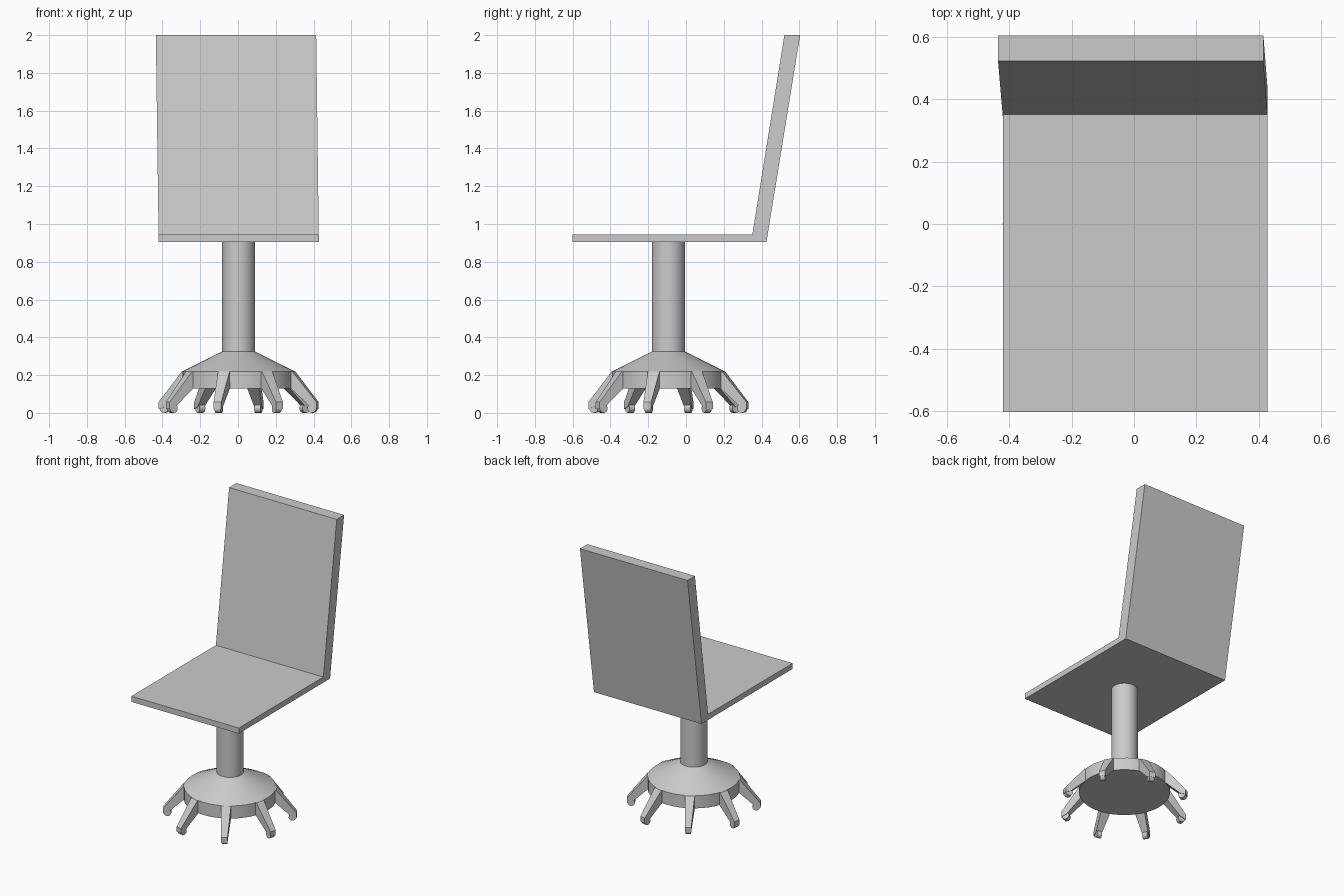
import bpy, bmesh
from math import cos, sin, pi, radians
from mathutils import Matrix, Vector

if "Cube" in bpy.data.objects:
    bpy.data.objects.remove(bpy.data.objects["Cube"])

CX, CY = 0.003, -0.093      # pedestal axis


def add_object(name, bm, smooth=False):
    bmesh.ops.recalc_face_normals(bm, faces=bm.faces)
    mesh = bpy.data.meshes.new(name)
    bm.to_mesh(mesh)
    bm.free()
    obj = bpy.data.objects.new(name, mesh)
    bpy.context.collection.objects.link(obj)
    if smooth:
        bpy.ops.object.select_all(action='DESELECT')
        obj.select_set(True)
        bpy.context.view_layer.objects.active = obj
        bpy.ops.object.shade_smooth_by_angle(angle=radians(30))
    return obj


def loft(bm, a, b):
    """Closed solid between two matching loops of points."""
    va = [bm.verts.new(p) for p in a]
    vb = [bm.verts.new(p) for p in b]
    bm.faces.new(va)
    bm.faces.new(vb)
    n = len(va)
    for i in range(n):
        j = (i + 1) % n
        bm.faces.new((va[i], va[j], vb[j], vb[i]))


def rect(x0, x1, y0, y1, z):
    return [(x0, y0, z), (x1, y0, z), (x1, y1, z), (x0, y1, z)]


# Seat slab
bm = bmesh.new()
loft(bm, rect(-0.42, 0.428, -0.602, 0.35, 0.905), rect(-0.42, 0.428, -0.602, 0.35, 0.945))
add_object("seat", bm)

# Leaning backrest
bm = bmesh.new()
loft(bm, rect(-0.42, 0.428, 0.345, 0.426, 0.905), rect(-0.435, 0.414, 0.521, 0.604, 2.0))
add_object("backrest", bm)

# Turned pedestal: disc, cone and column
bm = bmesh.new()
profile = [(0.298, 0.13), (0.298, 0.22), (0.087, 0.325), (0.087, 0.906)]
N = 40
rings = [[bm.verts.new((CX + r * cos(2 * pi * i / N), CY + r * sin(2 * pi * i / N), z))
          for i in range(N)] for r, z in profile]
for lo, hi in zip(rings, rings[1:]):
    for i in range(N):
        j = (i + 1) % N
        bm.faces.new((lo[i], lo[j], hi[j], hi[i]))
bm.faces.new(rings[0])
bm.faces.new(rings[-1])
add_object("pedestal", bm, smooth=True)

# Eight tapered legs, each with a small caster
for k in range(8):
    place = Matrix.Translation((CX, CY, 0)) @ Matrix.Rotation(radians(-15 + 45 * k), 4, 'Z')

    bm = bmesh.new()
    stations = [  # radius, z, half width
        (0.25, 0.13, 0.032), (0.28, 0.22, 0.032), (0.302, 0.22, 0.032),
        (0.433, 0.057, 0.021), (0.433, 0.02, 0.021), (0.395, 0.035, 0.021),
        (0.295, 0.13, 0.032)]
    loft(bm, [(r, -w, z) for r, z, w in stations], [(r, w, z) for r, z, w in stations])
    bm.transform(place)
    add_object(f"leg_{k + 1}", bm)

    bm = bmesh.new()
    bmesh.ops.create_cone(bm, cap_ends=True, segments=14, radius1=0.024, radius2=0.024, depth=0.034,
                          matrix=Matrix.Translation((0.405, 0, 0.024)) @ Matrix.Rotation(pi / 2, 4, 'X'))
    bm.transform(place)
    add_object(f"caster_{k + 1}", bm, smooth=True)
